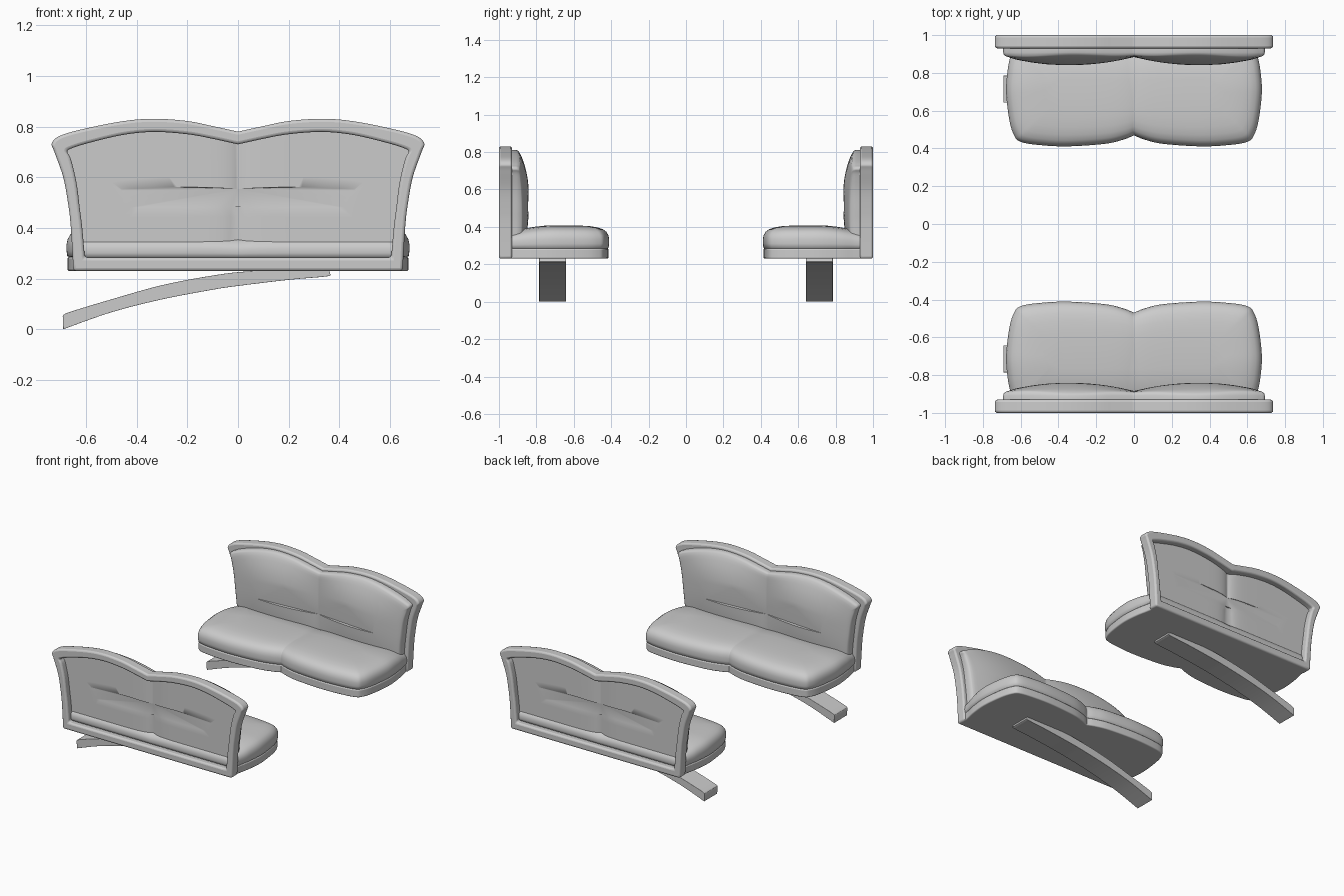
import bpy, bmesh, math
from mathutils import Vector

if "Cube" in bpy.data.objects:
    bpy.data.objects.remove(bpy.data.objects["Cube"])


def spline(pts, n=6):
    """Catmull-Rom through 2D points, loose ends."""
    p = [Vector(q) for q in [pts[0]] + pts + [pts[-1]]]
    out = []
    for i in range(1, len(p) - 2):
        a, b, c, d = p[i - 1:i + 3]
        for k in range(n):
            t = k / n
            out.append(0.5 * (2 * b + (c - a) * t + (2 * a - 5 * b + 4 * c - d) * t ** 2
                              + (3 * b - a - 3 * c + d) * t ** 3))
    return out + [p[-1]]


def outline(pts):
    """Closed outline: curved half, straight run back to x = 0, then mirrored."""
    half = spline(pts)
    end = half[-1]
    half += [Vector((end.x * (1 - k / 16), end.y)) for k in range(1, 17)]
    return half + [Vector((-q.x, q.y)) for q in reversed(half[1:-1])]


def loft(name, rings, cap_start=False, cap_end=False, wrap=False, bevel=0.0, angle=40, soft=False):
    """Join closed rings of points with quads, mirrored to the facing bench."""
    bm = bmesh.new()
    vr = [[bm.verts.new(c) for c in r] for r in rings]
    n = len(vr[0])
    pairs = list(zip(vr, vr[1:])) + ([(vr[-1], vr[0])] if wrap else [])
    for a, b in pairs:
        for i in range(n):
            j = (i + 1) % n
            bm.faces.new((a[i], a[j], b[j], b[i]))
    if cap_start:
        bm.faces.new(vr[0][::-1])
    if cap_end:
        f = bm.faces.new(vr[-1])
        if soft:
            bmesh.ops.triangulate(bm, faces=[f], ngon_method='BEAUTY')
    bmesh.ops.recalc_face_normals(bm, faces=bm.faces)
    me = bpy.data.meshes.new(name)
    bm.to_mesh(me)
    bm.free()
    ob = bpy.data.objects.new(name, me)
    bpy.context.collection.objects.link(ob)
    bpy.ops.object.select_all(action='DESELECT')
    ob.select_set(True)
    bpy.context.view_layer.objects.active = ob
    if bevel:
        m = ob.modifiers.new("rounding", 'BEVEL')
        m.width, m.segments, m.limit_method = bevel, 3, 'ANGLE'
        m.angle_limit = math.radians(50)
    m = ob.modifiers.new("facing_bench", 'MIRROR')
    m.use_axis = (False, True, False)
    m.use_mirror_merge = False
    bpy.ops.object.shade_smooth_by_angle(angle=math.radians(angle))
    return ob


def inset(shape, d, centre, hx, hy):
    """Shrink an outline towards a line along x."""
    return [Vector((q.x * (1 - d / hx), centre + (q.y - centre) * (1 - d / hy))) for q in shape]


# Backrest frame: open ring between two outlines
outer = outline([(0, .78), (.1, .802), (.2, .822), (.33, .831), (.45, .822), (.6, .793), (.7, .765),
                 (.735, .735), (.725, .7), (.69, .6), (.67, .49), (.66, .4), (.65, .23)])
inner = outline([(0, .73), (.1, .752), (.2, .77), (.33, .779), (.45, .768), (.58, .738), (.655, .715),
                 (.674, .7), (.66, .672), (.638, .58), (.625, .48), (.615, .4), (.605, .283)])
loft("backrest_frame", [[(q.x, y, q.y) for q in s] for s, y in
                        ((outer, .93), (outer, 1.0), (inner, 1.0), (inner, .93))],
     wrap=True, bevel=.012)

# Backrest cushion: bulging forwards in two lobes
pad = [a.lerp(b, .35 + .35 * min(1, abs(a.x) / .7) ** 4) for a, b in zip(outer, inner)]


def bulge(x, z):
    fx = max(0, 1 - ((abs(x) - .34) / .36) ** 2)
    fz = max(0, 1 - (abs(z - .55) / (.26 if z > .55 else .36)) ** 2.4)
    return .055 * (.1 + .9 * fx) * fz


rings = [[(q.x, .93, q.y) for q in pad], [(q.x, .908, q.y) for q in pad]]
for d, y in ((.004, .901), (.012, .897), (.03, .895), (.05, .895), (.08, .895), (.11, .895),
             (.14, .895), (.17, .895), (.2, .895)):
    rings.append([(q.x, y - bulge(q.x, q.y), q.y) for q in inset(pad, d, .55, .69, .26)])
loft("backrest_cushion", rings, cap_end=True, angle=60, soft=True)

# Rear panel inside the frame, creased in the middle
rear = [a.lerp(b, .8) for a, b in zip(outer, inner)]
loft("backrest_panel", [[(q.x, .955 - .02 * math.exp(-abs(q.x) / .04), q.y)
                         for q in inset(rear, d, .52, .69, .26)] for d in (0, .06, .12, .18, .22)],
     cap_end=True, angle=60, soft=True)

# Seat base plate
seat = outline([(0, .47), (.05, .449), (.15, .425), (.35, .411), (.5, .418), (.6, .435), (.635, .47),
                (.66, .55), (.677, .7), (.668, .82), (.652, .9), (.64, .968)])
base = inset(seat, .004, .68, .67, .265)
loft("seat_base", [[(q.x, q.y, z) for q in base] for z in (.23, .285)],
     cap_start=True, cap_end=True, bevel=.008)

# Seat cushion: pillow with a soft dip in the middle and at the rear
rings = []
for d, z in ((.014, .281), (.003, .289), (0, .31), (0, .335), (.004, .355), (.015, .374), (.032, .387),
             (.06, .397), (.1, .404), (.15, .407), (.2, .408)):
    w = (z - .281) / .127
    rings.append([(q.x, q.y, z - w * (.01 * math.exp(-abs(q.x) / .06)
                                      + .022 * (max(0, q.y - .7) / .2) ** 2))
                  for q in inset(seat, d, .69, .67, .275)])
loft("seat_cushion", rings, cap_start=True, cap_end=True, angle=60, soft=True)

# Curved support arm under each seat
top = spline([(-.692, .05), (-.67, .066), (-.5, .118), (-.3, .174), (-.1, .212), (.05, .229), (.36, .24)])
low = spline([(.363, .22), (.352, .209), (.2, .195), (0, .171), (-.1, .156), (-.3, .118), (-.5, .067),
              (-.69, .0)])
loft("support_arm", [[(q.x, y, q.y) for q in top + low] for y in (.642, .785)],
     cap_start=True, cap_end=True, bevel=.004)
